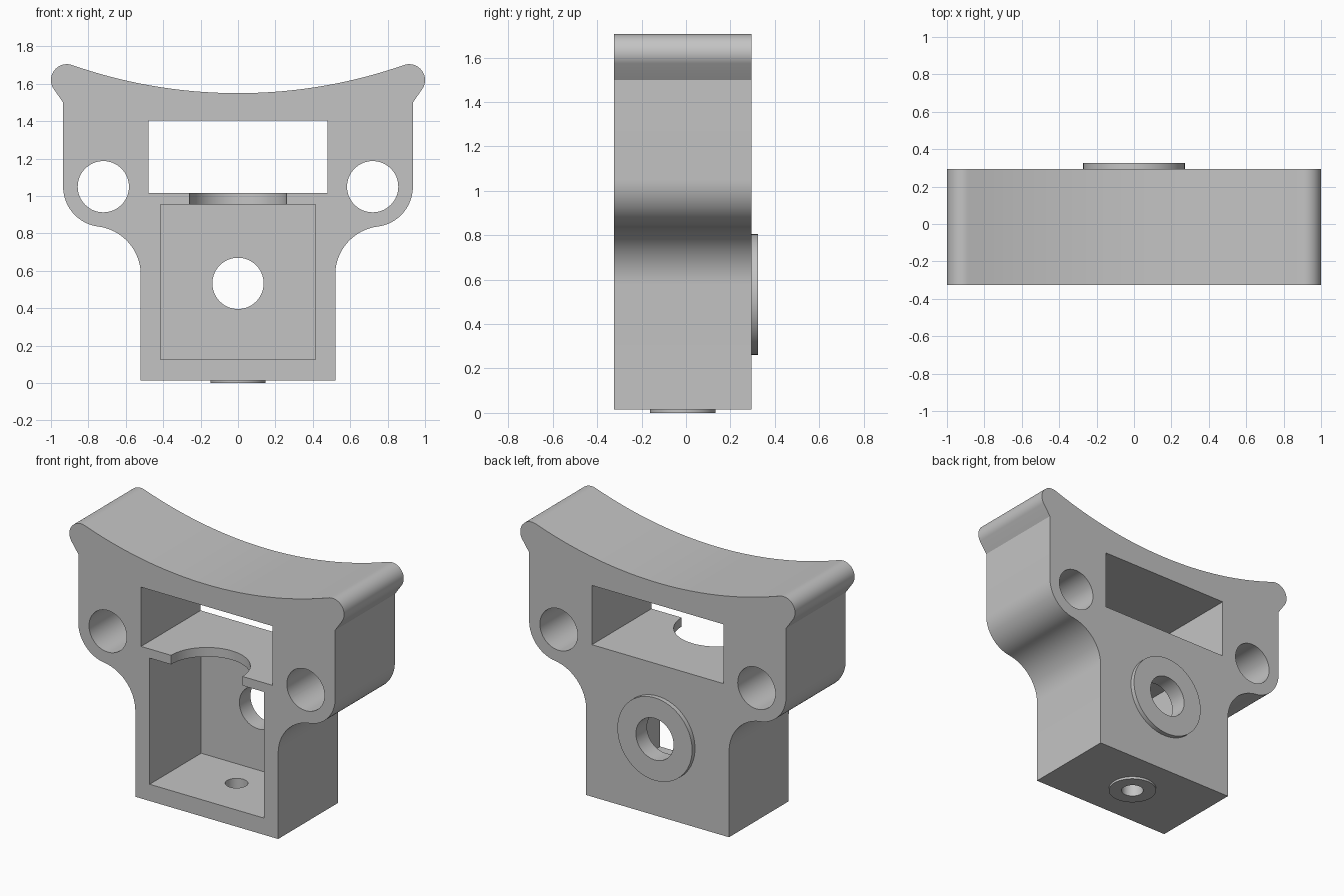
import bpy, bmesh
from math import cos, sin, radians, pi
from mathutils import Matrix

FRONT, BACK = -0.325, 0.295

cube = bpy.data.objects.get("Cube")
if cube:
    bpy.data.objects.remove(cube)

grey = bpy.data.materials.new("plain grey")
grey.use_nodes = True
colour = (0.55, 0.55, 0.55, 1)
grey.diffuse_color = colour
grey.node_tree.nodes["Principled BSDF"].inputs["Base Color"].default_value = colour


def make(name, bm):
    bmesh.ops.recalc_face_normals(bm, faces=bm.faces)
    mesh = bpy.data.meshes.new(name)
    bm.to_mesh(mesh)
    bm.free()
    mesh.materials.append(grey)
    obj = bpy.data.objects.new(name, mesh)
    bpy.context.collection.objects.link(obj)
    return obj


def box(name, x0, x1, y0, y1, z0, z1):
    bm = bmesh.new()
    centre = ((x0 + x1) / 2, (y0 + y1) / 2, (z0 + z1) / 2)
    size = (x1 - x0, y1 - y0, z1 - z0, 1)
    bmesh.ops.create_cube(bm, size=1, matrix=Matrix.Translation(centre) @ Matrix.Diagonal(size))
    return make(name, bm)


def cylinder(name, centre, radius, depth, along_y=True):
    bm = bmesh.new()
    turn = Matrix.Rotation(pi / 2 if along_y else 0, 4, "X")
    bmesh.ops.create_cone(bm, cap_ends=True, segments=64, radius1=radius, radius2=radius,
                          depth=depth, matrix=Matrix.Translation(centre) @ turn)
    return make(name, bm)


def arc(cx, cz, r, start, end, steps):
    angles = [radians(start + (end - start) * i / steps) for i in range(steps + 1)]
    return [(cx + r * cos(a), cz + r * sin(a)) for a in angles]


def combine(target, tool, operation):
    mod = target.modifiers.new(tool.name, "BOOLEAN")
    mod.operation, mod.object, mod.solver = operation, tool, "EXACT"
    bpy.context.view_layer.objects.active = target
    bpy.ops.object.modifier_apply(modifier=mod.name)
    bpy.data.objects.remove(tool)


# Body: half outline with neck fillet, side lug, flared tip and cradle, then mirrored
half = [(0.52, 0.015)]
half += arc(0.78, 0.579, 0.26, 180, 97.3, 20)
half += arc(0.72, 1.05, 0.215, -82.7, 0, 20)[1:]
half += [(0.935, 1.50)]
half += arc(0.915, 1.62, 0.085, -33, 109.3, 20)
half += arc(0, 4.24, 2.69, 289.25, 270, 20)[1:]
outline = half + [(-x, z) for x, z in reversed(half[:-1])]

bm = bmesh.new()
face = bm.faces.new([bm.verts.new((x, FRONT, z)) for x, z in outline])
extruded = bmesh.ops.extrude_face_region(bm, geom=[face])["geom"]
moved = [v for v in extruded if isinstance(v, bmesh.types.BMVert)]
bmesh.ops.translate(bm, verts=moved, vec=(0, BACK - FRONT, 0))
body = make("bracket_body", bm)

# Raised rings on the back and underside
combine(body, cylinder("back_ring", (0, 0.275, 0.533), 0.272, 0.10), "UNION")
combine(body, cylinder("bottom_ring", (0, -0.015, 0.03), 0.148, 0.06, False), "UNION")

# Slot, front pocket, shelf notch and round holes
cutters = [
    box("slot", -0.478, 0.478, -0.5, 0.5, 1.015, 1.405),
    box("pocket", -0.415, 0.415, -0.5, 0.21, 0.125, 0.955),
    cylinder("shelf_notch", (0, FRONT, 0.985), 0.26, 0.15, False),
    cylinder("back_hole", (0, 0.25, 0.533), 0.137, 0.4),
    cylinder("floor_hole", (0, -0.015, 0.05), 0.068, 0.3, False),
]
cutters += [cylinder("lug_hole", (side * 0.72, 0, 1.05), 0.137, 1) for side in (-1, 1)]
for cutter in cutters:
    combine(body, cutter, "DIFFERENCE")

# Smooth curves, crisp edges
bpy.ops.object.select_all(action="DESELECT")
body.select_set(True)
bpy.context.view_layer.objects.active = body
bpy.ops.object.shade_smooth_by_angle(angle=radians(25))
